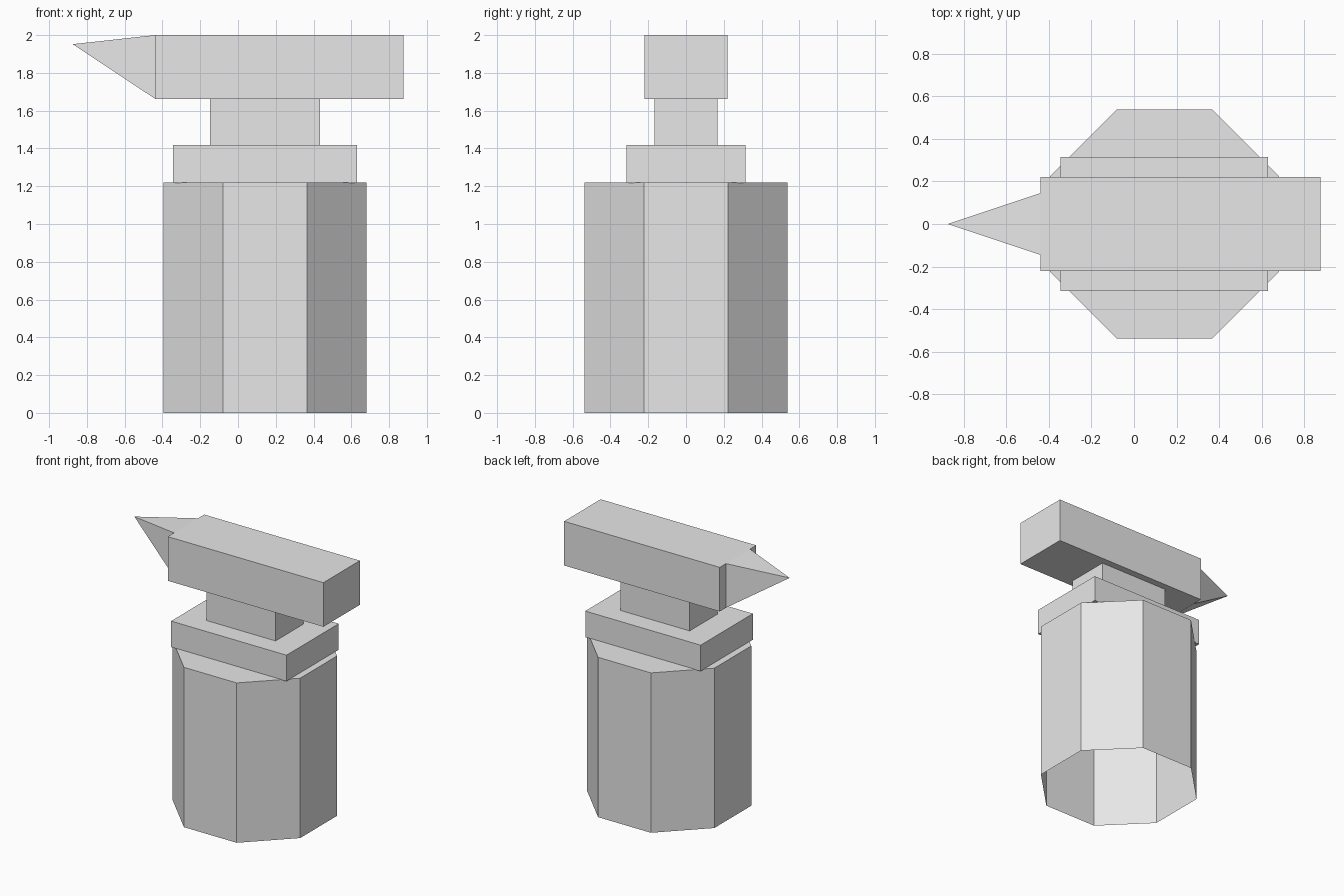
import bpy, bmesh, math
from mathutils import Matrix

if "Cube" in bpy.data.objects:
    bpy.data.objects.remove(bpy.data.objects["Cube"], do_unlink=True)

GREY = (0.8, 0.8, 0.8, 1)
grey = bpy.data.materials.new("plain_grey")
grey.use_nodes = True
grey.diffuse_color = GREY
grey.node_tree.nodes["Principled BSDF"].inputs["Base Color"].default_value = GREY

AXIS = 0.143  # x of the centre line shared by stump, foot and waist


def finish(name, bm):
    """Turn a bmesh into a flat-shaded object."""
    mesh = bpy.data.meshes.new(name)
    bm.to_mesh(mesh)
    bm.free()
    mesh.materials.append(grey)
    obj = bpy.data.objects.new(name, mesh)
    bpy.context.collection.objects.link(obj)
    return obj


def box(name, x0, x1, half_y, z0, z1):
    bm = bmesh.new()
    place = Matrix.Translation(((x0 + x1) / 2, 0, (z0 + z1) / 2))
    size = Matrix.Diagonal((x1 - x0, 2 * half_y, z1 - z0, 1))
    bmesh.ops.create_cube(bm, size=1, matrix=place @ size)
    return finish(name, bm)


# Octagonal stump, hollow and open underneath
height, apothem = 1.22, 0.538
radius = apothem / math.cos(math.pi / 8)
bm = bmesh.new()
place = Matrix.Translation((AXIS, 0, height / 2)) @ Matrix.Rotation(math.pi / 8, 4, "Z")
bmesh.ops.create_cone(bm, cap_ends=True, segments=8, radius1=radius,
                      radius2=radius, depth=height, matrix=place)
bm.normal_update()
bottom = [f for f in bm.faces if f.normal.z < -0.9]
bmesh.ops.delete(bm, geom=bottom, context="FACES_ONLY")
finish("stump", bm)

# Anvil body
box("anvil_foot", AXIS - 0.487, AXIS + 0.487, 0.315, 1.218, 1.417)
box("anvil_waist", AXIS - 0.291, AXIS + 0.291, 0.167, 1.417, 1.663)
box("anvil_top", -0.439, 0.875, 0.22, 1.663, 2.0)

# Horn: four-sided point rising toward its tip
bm = bmesh.new()
root = [bm.verts.new((-0.439, y, z)) for y, z in
        ((-0.145, 1.663), (0.145, 1.663), (0.145, 2.0), (-0.145, 2.0))]
tip = bm.verts.new((-0.875, 0, 1.952))
for i in range(4):
    bm.faces.new((root[i], root[(i + 1) % 4], tip))
bm.faces.new(root)
bmesh.ops.recalc_face_normals(bm, faces=bm.faces)
finish("anvil_horn", bm)
